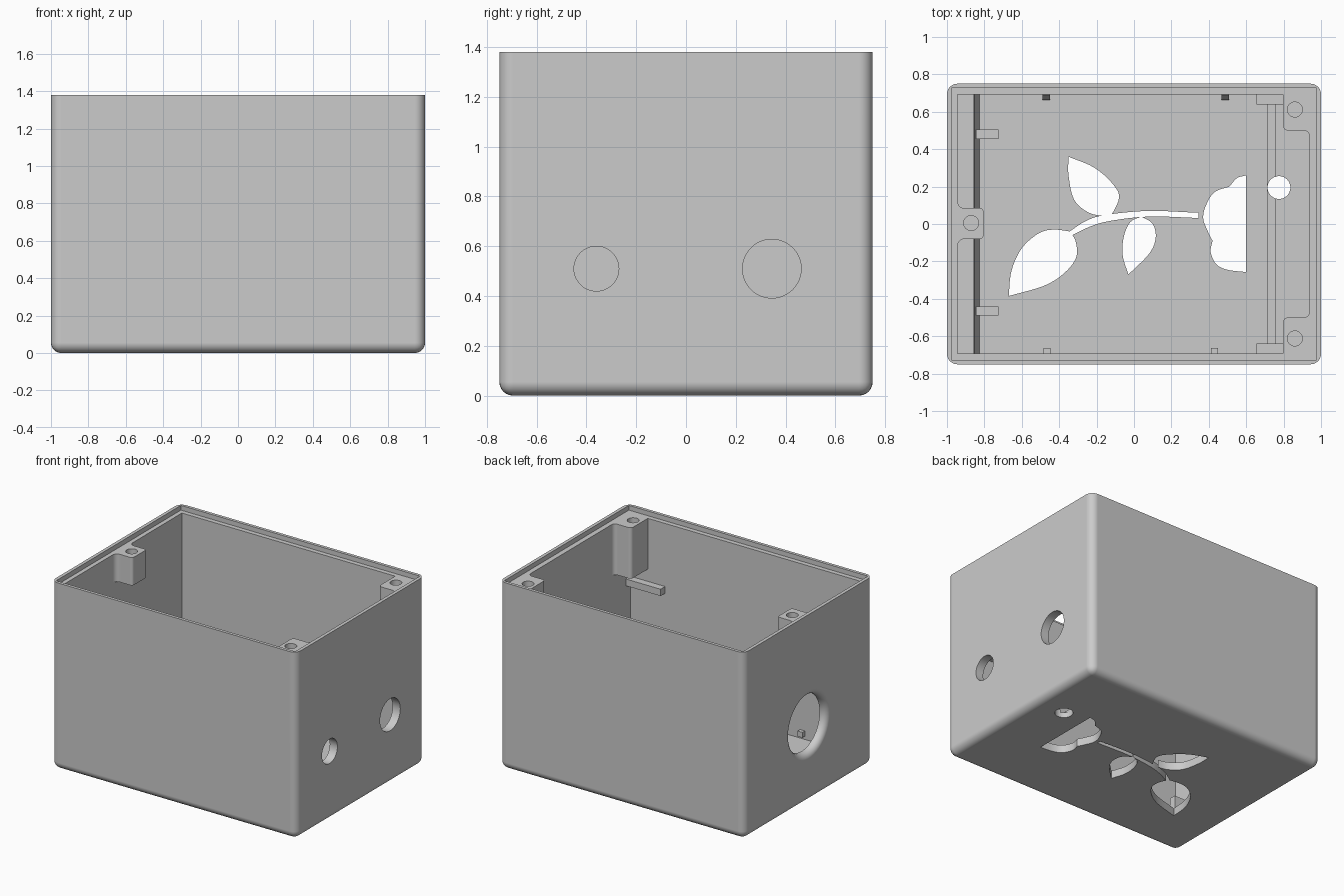
import bpy
import bmesh
import math
from mathutils import Matrix, Vector

default = bpy.data.objects.get("Cube")
if default:
    bpy.data.objects.remove(default, do_unlink=True)

grey = bpy.data.materials.new("plain_grey")
grey.use_nodes = True
colour = (0.6, 0.6, 0.6, 1)
grey.diffuse_color = colour
grey.node_tree.nodes["Principled BSDF"].inputs["Base Color"].default_value = colour


def finish(name, bm):
    """Turn a bmesh into a linked object."""
    bmesh.ops.recalc_face_normals(bm, faces=bm.faces[:])
    mesh = bpy.data.meshes.new(name)
    bm.to_mesh(mesh)
    bm.free()
    mesh.materials.append(grey)
    obj = bpy.data.objects.new(name, mesh)
    bpy.context.collection.objects.link(obj)
    return obj


def prism(name, outline, low, high, axis="z"):
    """Extrude a flat outline along z, or a (y, z) outline along x."""
    def place(a, b, c):
        return (a, b, c) if axis == "z" else (c, a, b)
    bm = bmesh.new()
    face = bm.faces.new([bm.verts.new(place(a, b, low)) for a, b in outline])
    moved = bmesh.ops.extrude_face_region(bm, geom=[face])["geom"]
    verts = [v for v in moved if isinstance(v, bmesh.types.BMVert)]
    bmesh.ops.translate(bm, verts=verts, vec=place(0, 0, high - low))
    return finish(name, bm)


def box(name, x, y, z):
    return prism(name, [(x[0], y[0]), (x[1], y[0]), (x[1], y[1]), (x[0], y[1])], *z)


def cylinder(name, centre, radius, depth, along_x=False):
    bm = bmesh.new()
    turn = Matrix.Rotation(math.pi / 2, 4, "Y") if along_x else Matrix()
    bmesh.ops.create_cone(bm, cap_ends=True, segments=48, radius1=radius, radius2=radius,
                          depth=depth, matrix=Matrix.Translation(centre) @ turn)
    return finish(name, bm)


def cut(target, cutter):
    """Subtract a cutter and discard it."""
    mod = target.modifiers.new("cut", "BOOLEAN")
    mod.operation = "DIFFERENCE"
    mod.solver = "EXACT"
    mod.object = cutter
    cutter.hide_render = True
    bpy.context.view_layer.objects.active = target
    bpy.ops.object.modifier_apply(modifier=mod.name)
    bpy.data.objects.remove(cutter, do_unlink=True)


def smooth(obj):
    bpy.ops.object.select_all(action="DESELECT")
    obj.select_set(True)
    bpy.context.view_layer.objects.active = obj
    bpy.ops.object.shade_smooth_by_angle(angle=math.radians(30))
    mod = obj.modifiers.new("even_normals", "WEIGHTED_NORMAL")
    mod.keep_sharp = True


def curve(points, steps=5):
    """Smooth curve through the points, without the last one."""
    p = [Vector(q) for q in points]
    p = [p[0] * 2 - p[1]] + p + [p[-1] * 2 - p[-2]]
    out = []
    for a, b, c, d in zip(p, p[1:], p[2:], p[3:]):
        for i in range(steps):
            t = i / steps
            out.append((b * 2 + (c - a) * t + (a * 2 - b * 5 + c * 4 - d) * t * t
                        + (b * 3 - a - c * 3 + d) * t ** 3) / 2)
    return out


def outline(*arcs):
    """Closed shape whose arcs meet at sharp corners."""
    ends = [arc[0] for arc in arcs[1:]] + [arcs[0][0]]
    return [q for arc, end in zip(arcs, ends) for q in curve(arc + [end])]


# Main case: rounded upright and bottom edges, hollow, with a recessed rim
TOP, RIM, FLOOR = 1.38, 1.345, 0.057
bm = bmesh.new()
size = Matrix.Diagonal((2, 1.5, TOP, 1))
bmesh.ops.create_cube(bm, size=1, matrix=Matrix.Translation((0, 0, TOP / 2)) @ size)
edges = [e for e in bm.edges if any(v.co.z < 0.1 for v in e.verts)]
bmesh.ops.bevel(bm, geom=edges, offset=0.055, segments=6, profile=0.5, affect="EDGES")
case = finish("case", bm)
cut(case, box("cavity", (-0.943, 0.938), (-0.693, 0.693), (FLOOR, 2)))
cut(case, box("rim_step", (-0.975, 0.975), (-0.727, 0.727), (RIM, 2)))
cut(case, box("floor_groove", (0.715, 0.755), (-0.68, 0.68), (FLOOR - 0.02, 0.2)))

# Two cable holes in one side and a small hole in the floor
cut(case, cylinder("small_hole", (1, -0.36, 0.51), 0.09, 0.4, True))
cut(case, cylinder("large_hole", (1, 0.345, 0.51), 0.118, 0.4, True))
cut(case, cylinder("floor_hole", (0.775, 0.195, 0), 0.061, 0.4))

# Big hole with a rounded mouth in the other side
bm = bmesh.new()
inner, flare = 0.21, 0.045
profile = [(-0.85, 0), (-0.85, inner)]
for i in range(7):
    a = math.pi / 2 * i / 6
    profile.append((-1 + flare * (1 - math.sin(a)), inner + flare * (1 - math.cos(a))))
profile += [(-1.1, inner + flare), (-1.1, 0)]
ring = [bm.verts.new((x, 0, r)) for x, r in profile]
edges = [bm.edges.new(pair) for pair in zip(ring, ring[1:])]
bmesh.ops.spin(bm, geom=ring + edges, cent=(0, 0, 0), axis=(1, 0, 0),
               angle=math.tau, steps=48)
bmesh.ops.remove_doubles(bm, verts=bm.verts[:], dist=0.0001)
bmesh.ops.translate(bm, verts=bm.verts[:], vec=(0, 0, 0.567))
cut(case, finish("big_hole", bm))

# Flower, stem and leaves pierced through the floor
shapes = {
    "upper_leaf": outline(
        [(-0.35, 0.36), (-0.21, 0.3), (-0.11, 0.21), (-0.08, 0.14), (-0.12, 0.05)],
        [(-0.14, 0.04), (-0.24, 0.06), (-0.32, 0.13), (-0.35, 0.26)]),
    "long_leaf": outline(
        [(-0.67, -0.385), (-0.655, -0.25), (-0.6, -0.13), (-0.51, -0.05), (-0.43, -0.03)],
        [(-0.34, -0.04), (-0.31, -0.1), (-0.31, -0.18), (-0.37, -0.26), (-0.48, -0.33)]),
    "lower_leaf": outline(
        [(0.04, 0.04), (0.1, 0), (0.116, -0.075), (0.08, -0.16)],
        [(-0.03, -0.27), (-0.06, -0.17), (-0.055, -0.07), (-0.02, 0.01)]),
    "stem": outline(
        [(-0.345, -0.04), (-0.25, 0.02), (-0.14, 0.05), (0.08, 0.07)],
        [(0.346, 0.06)],
        [(0.346, 0.032), (0.08, 0.04), (-0.13, 0.016), (-0.24, -0.016)],
        [(-0.33, -0.06)]),
    "flower": outline(
        [(0.6, 0.26), (0.55, 0.245)],
        [(0.51, 0.2), (0.43, 0.17), (0.385, 0.1), (0.37, 0.03), (0.395, -0.04)],
        [(0.42, -0.09), (0.41, -0.15), (0.44, -0.215), (0.5, -0.245)],
        [(0.6, -0.257)]),
}
for name, shape in shapes.items():
    cut(case, prism(name, shape, -0.1, 0.2))
smooth(case)


# Screw posts hanging under the rim
def arc(cx, cy, r, start, end):
    angles = [math.radians(start + (end - start) * i / 5) for i in range(6)]
    return [(cx + r * math.cos(a), cy + r * math.sin(a)) for a in angles]


def screw_post(name, shape, bottom, hole):
    post = prism(name, shape, bottom, RIM)
    cut(post, cylinder("screw_hole", (*hole, RIM), 0.04, 0.36))
    smooth(post)


for side, label in ((1, "back"), (-1, "front")):
    shape = ([(0.96, 0.71), (0.797, 0.71)] + arc(0.822, 0.525, 0.025, 180, 270)
             + arc(0.908, 0.47, 0.03, 90, 0) + [(0.96, 0.47)])
    screw_post(label + "_screw_post", [(x, y * side) for x, y in shape],
               0.97, (0.86, 0.612 * side))
shape = ([(-0.96, -0.115)] + arc(-0.908, -0.115, 0.035, 180, 90)
         + arc(-0.825, -0.06, 0.02, -90, 0) + arc(-0.825, 0.065, 0.02, 0, 90)
         + arc(-0.908, 0.12, 0.035, 270, 180) + [(-0.96, 0.12)])
screw_post("side_screw_post", shape, 1.14, (-0.871, 0.005))

# Low sloped fence inside the big hole, with its two ribs
fence = box("fence", (-0.86, -0.826), (-0.7, 0.7), (0.05, 0.22))
for v in fence.data.vertices:
    if v.co.z > 0.1 and v.co.x > -0.85:
        v.co.x = -0.853
for y, label in ((0.48, "back"), (-0.465, "front")):
    box(label + "_fence_rib", (-0.845, -0.725), (y - 0.025, y + 0.025), (0.05, 0.2))

# Ledges on the long walls
for side, label in ((1, "back"), (-1, "front")):
    y = sorted((0.64 * side, 0.7 * side))
    box(label + "_ledge", (0.656, 0.95), y, (0.83, 0.88))

# Small clips near the floor: wedges behind, square tabs in front
for x in (-0.47, 0.487):
    prism("back_clip", [(0.7, 0.08), (0.664, 0.08), (0.69, 0.15), (0.7, 0.15)],
          x - 0.02, x + 0.02, "x")
for x in (-0.465, 0.43):
    box("front_clip", (x - 0.019, x + 0.019), (-0.7, -0.664), (0.08, 0.12))
